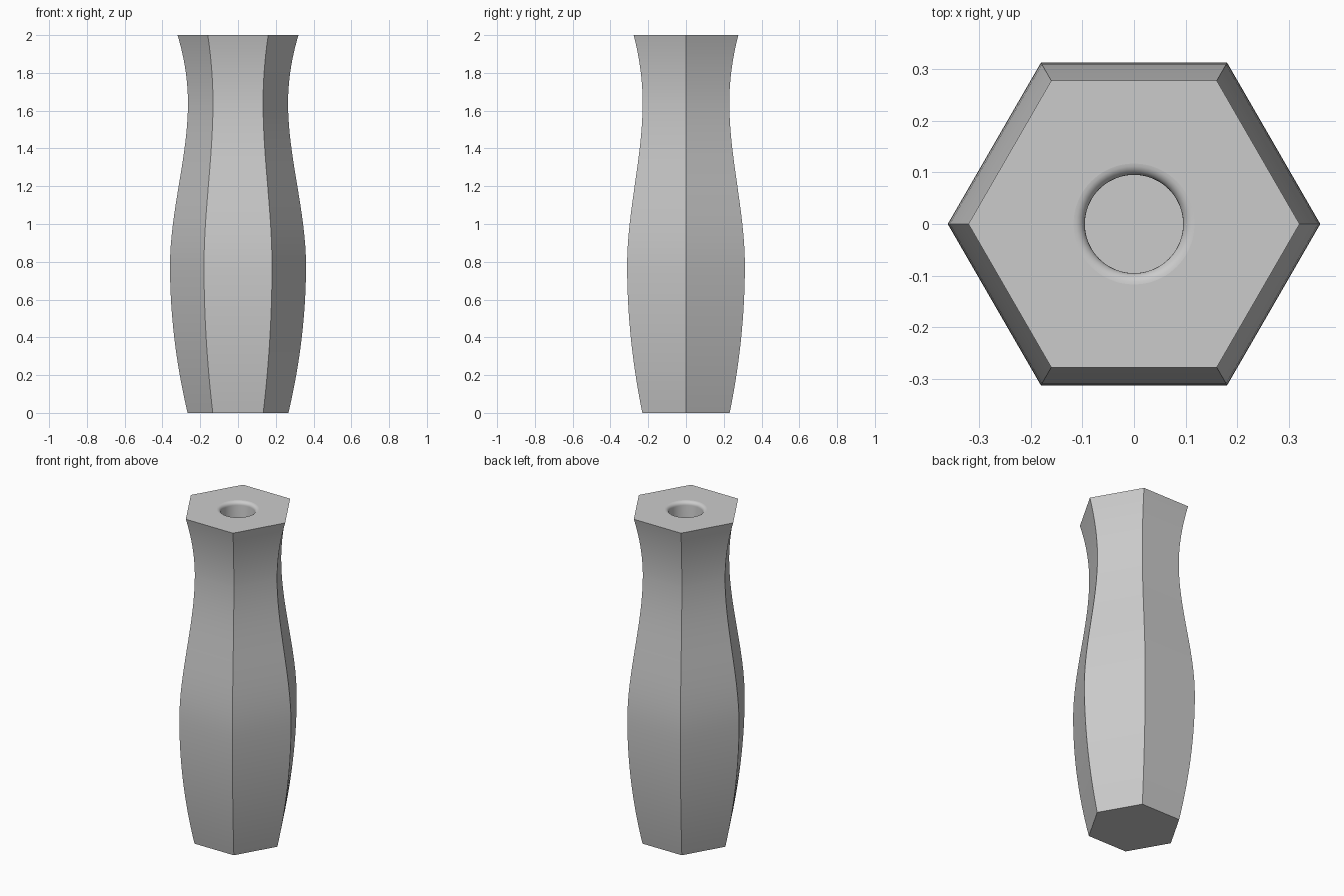
import bpy
import bmesh
import math

cube = bpy.data.objects.get("Cube")
if cube:
    bpy.data.objects.remove(cube, do_unlink=True)

# Handle outline knots: height, corner radius, slope
KNOTS = [(0, 0.267, 0.235), (0.78, 0.36, 0), (1.64, 0.265, 0), (2, 0.32, 0.3)]
STEPS = 16
SIDES = 6
HOLE_SIDES = 48
HOLE_RADIUS = 0.095
ROUNDING = 0.022
HOLE_DEPTH = 1.4


def outline():
    """Smooth curve through the knots, as (radius, height) pairs."""
    points = []
    for (z0, r0, m0), (z1, r1, m1) in zip(KNOTS, KNOTS[1:]):
        span = z1 - z0
        for i in range(STEPS):
            t = i / STEPS
            ease = t * t * (3 - 2 * t)
            r = r0 + (r1 - r0) * ease
            r += span * t * (1 - t) * (m0 * (1 - t) - m1 * t)
            points.append((r, z0 + span * t))
    points.append((KNOTS[-1][1], KNOTS[-1][0]))
    return points


def ring(bm, radius, z, sides):
    turn = math.tau / sides
    return [bm.verts.new((radius * math.cos(turn * k), radius * math.sin(turn * k), z))
            for k in range(sides)]


def skin(bm, rings):
    """Join successive rings with quads."""
    for a, b in zip(rings, rings[1:]):
        n = len(a)
        for k in range(n):
            j = (k + 1) % n
            bm.faces.new((a[k], a[j], b[j], b[k]))


bm = bmesh.new()

# Six-sided swelling body with closed base
body = [ring(bm, r, z, SIDES) for r, z in outline()]
skin(bm, body)
base = bm.faces.new(body[0][::-1])

# Round hole with a rounded lip and flat floor
top = KNOTS[-1][0]
hole = []
for i in range(7):
    a = math.pi / 2 * i / 6
    hole.append(ring(bm, HOLE_RADIUS + ROUNDING * (1 - math.sin(a)),
                     top - ROUNDING * (1 - math.cos(a)), HOLE_SIDES))
hole.append(ring(bm, HOLE_RADIUS, top - HOLE_DEPTH, HOLE_SIDES))
skin(bm, hole)
floor = bm.faces.new(hole[-1])

# Flat top between the six edges and the hole
flats = [base, floor]
per_side = HOLE_SIDES // SIDES
for k in range(SIDES):
    arc = [hole[0][(k * per_side + i) % HOLE_SIDES] for i in range(per_side + 1)]
    flats.append(bm.faces.new([body[-1][k], body[-1][(k + 1) % SIDES]] + arc[::-1]))

bmesh.ops.recalc_face_normals(bm, faces=bm.faces[:])
bm.faces.index_update()
flat_ids = [f.index for f in flats]
mesh = bpy.data.meshes.new("handle")
bm.to_mesh(mesh)
bm.free()

handle = bpy.data.objects.new("handle", mesh)
bpy.context.collection.objects.link(handle)

# Light grey material
grey = bpy.data.materials.new("light_grey")
grey.use_nodes = True
colour = (0.6, 0.6, 0.6, 1)
grey.diffuse_color = colour
grey.node_tree.nodes["Principled BSDF"].inputs["Base Color"].default_value = colour
mesh.materials.append(grey)

# Smooth along the curves, crisp at the corners and flat ends
bpy.ops.object.select_all(action="DESELECT")
handle.select_set(True)
bpy.context.view_layer.objects.active = handle
bpy.ops.object.shade_smooth_by_angle(angle=math.radians(30))
for i in flat_ids:
    mesh.polygons[i].use_smooth = False
